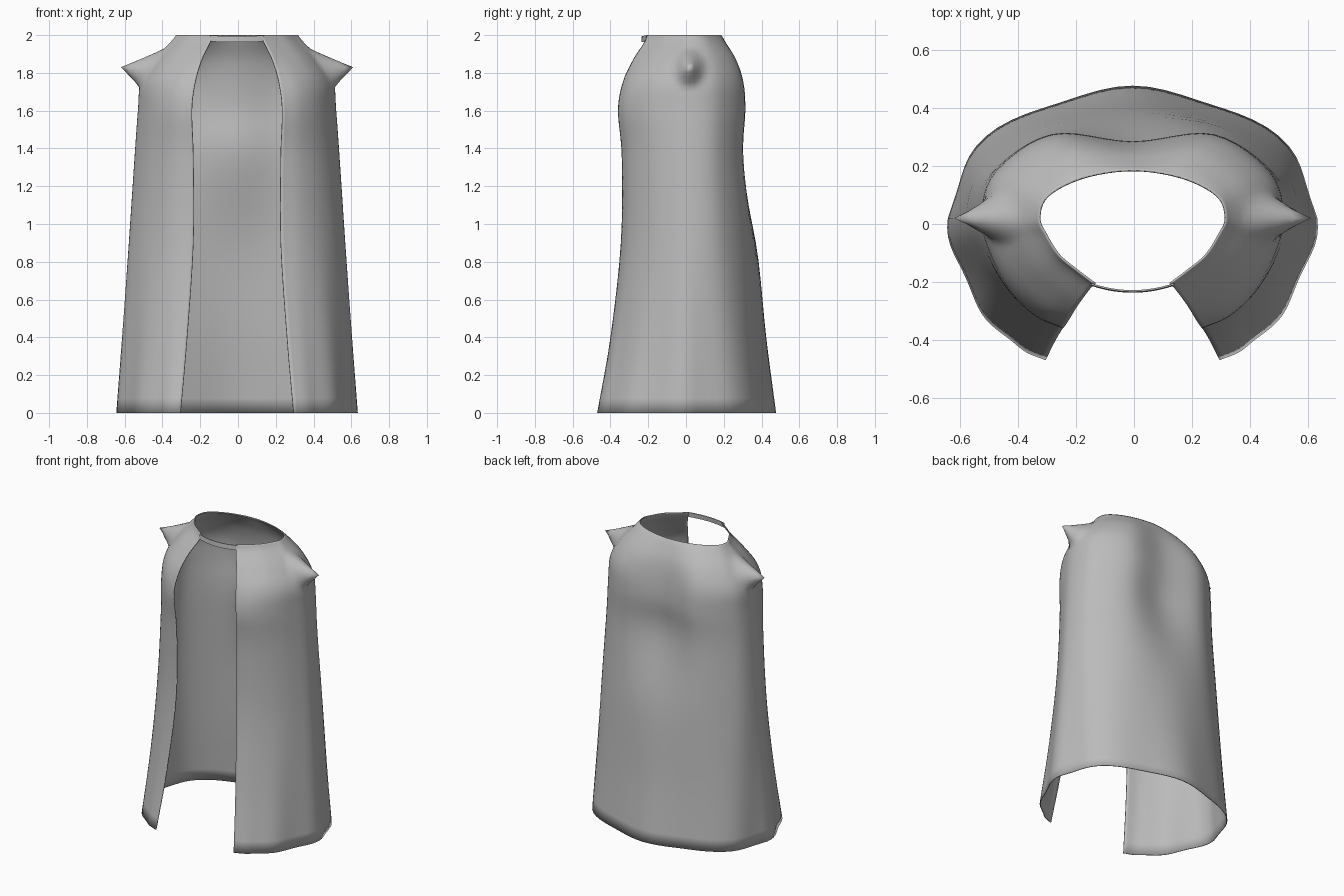
import bpy, bmesh, math
from mathutils import Vector

if "Cube" in bpy.data.objects:
    bpy.data.objects.remove(bpy.data.objects["Cube"])

grey = bpy.data.materials.new("grey cloth")
grey.diffuse_color = (0.5, 0.5, 0.5, 1)
grey.use_nodes = True
grey.node_tree.nodes["Principled BSDF"].inputs["Base Color"].default_value = grey.diffuse_color
CX = -0.005


def make_object(name, bm, smooth_angle):
    mesh = bpy.data.meshes.new(name)
    bm.to_mesh(mesh)
    bm.free()
    mesh.materials.append(grey)
    ob = bpy.data.objects.new(name, mesh)
    bpy.context.collection.objects.link(ob)
    bpy.ops.object.select_all(action='DESELECT')
    bpy.context.view_layer.objects.active = ob
    ob.select_set(True)
    bpy.ops.object.shade_smooth_by_angle(angle=math.radians(smooth_angle))
    return ob


def spline(pts, steps):
    """Catmull-Rom resampling through the points."""
    out = []
    for i in range(len(pts) - 1):
        b, c = pts[i], pts[i + 1]
        a = pts[i - 1] if i else b * 2 - c
        d = pts[i + 2] if i + 2 < len(pts) else c * 2 - b
        for k in range(steps):
            t = k / steps
            out.append(0.5 * (2 * b + (c - a) * t + (2 * a - 5 * b + 4 * c - d) * t * t
                              + (3 * b - a - 3 * c + d) * t ** 3))
    return out + [pts[-1]]


def grid(bm, rows):
    vs = [[bm.verts.new(p) for p in row] for row in rows]
    for r, s in zip(vs, vs[1:]):
        for i in range(len(r) - 1):
            bm.faces.new((r[i], s[i], s[i + 1], r[i + 1]))


# Silhouette by height: z, opening half-width, front depth, side half-width,
# back depth beside the spine, back depth at the spine
LEVELS = [
    (0.00, .300, .470, .635, .405, .465),
    (0.40, .265, .400, .607, .368, .418),
    (0.90, .232, .345, .573, .335, .370),
    (1.35, .232, .340, .543, .300, .270),
    (1.60, .240, .360, .525, .310, .285),
    (1.75, .222, .335, .510, .300, .275),
    (1.87, .188, .280, .440, .260, .250),
    (1.96, .145, .222, .355, .200, .210),
    (2.00, .130, .208, .322, .160, .187),
]
SIDE_Y = 0.02                                      # widest point in y


def cross_section(z, opening, front, width, back, spine):
    top = min(1, max(0, (z - 1.75) / 0.2))
    low = max(0, 1 - z / 1.2)
    half = [Vector((opening, -front, z))]
    for fx, fy in ((.33, .89), (.64, .67), (.87, .37)):   # rounded front quarter
        fy -= 0.10 * top
        half.append(Vector((opening + fx * (width - opening),
                            SIDE_Y - fy * (front + SIDE_Y), z)))
    half += [Vector((width, SIDE_Y, z)),
             Vector(((.91 - .03 * low) * width, SIDE_Y + .55 * (back - SIDE_Y), z)),
             Vector(((.53 - .02 * low) * width, back, z)), Vector((0, spine, z))]
    return half + [Vector((-p.x, p.y, z)) for p in half[-2::-1]]


# Cloak body: lofted sheet with soft folds growing towards the hem
rings = [spline(cross_section(*level), 6) for level in LEVELS]
columns = [spline([r[i] for r in rings], 5) for i in range(len(rings[0]))]
n = len(columns)
mid = n // 2
for i, col in enumerate(columns):
    ends = min(1, i / 6, (n - 1 - i) / 6)
    for p in col:
        fold = ends * (0.5 if p.y < 0 else 1) * 0.012 * max(0, 1 - p.z / 0.9)
        k = 1 + fold * math.cos((i - mid) * 0.62) / max(0.2, p.xy.length)
        p.x, p.y = p.x * k, p.y * k

# Shoulder spikes: cloth pulled out to a point on each side
TIP = Vector((0.615, SIDE_Y, 1.83))
side_column = 24
peak = min(columns[side_column], key=lambda p: abs(p.z - TIP.z)).copy()
for col in columns:
    for p in col:
        reach = math.hypot((p.y - peak.y) / 0.085, (p.z - peak.z) / 0.105)
        if reach < 1:
            pull = (1 - reach) ** 1.25
            gap = TIP.x - peak.x
            p.x += math.copysign(gap * pull, p.x)
            p.z += (TIP.z - peak.z) * pull
for col in columns:
    for p in col:
        p.x += CX

bm = bmesh.new()
grid(bm, columns)
bmesh.ops.recalc_face_normals(bm, faces=bm.faces)
bm.faces.ensure_lookup_table()
if bm.faces[len(bm.faces) // 2].normal.y < 0:      # outside of the back faces +y
    bmesh.ops.reverse_faces(bm, faces=bm.faces)
cloak = make_object("cloak_body", bm, 75)
shell = cloak.modifiers.new("thickness", 'SOLIDIFY')
shell.thickness = 0.006
shell.offset = -1

# Narrow neck strap bridging the front opening
bm = bmesh.new()
rows = []
for depth, z in ((0, 1.963), (.003, 1.995), (.009, 1.995), (.006, 1.963), (0, 1.963)):
    steps = [k / 6 - 1 for k in range(13)]
    rows.append([Vector((CX + 0.143 * t, -0.237 + 0.024 * t * t + depth, z + 0.003 * t * t))
                 for t in steps])
grid(bm, rows)
bmesh.ops.remove_doubles(bm, verts=bm.verts, dist=0.0001)
bmesh.ops.recalc_face_normals(bm, faces=bm.faces)
make_object("neck_strap", bm, 40)
